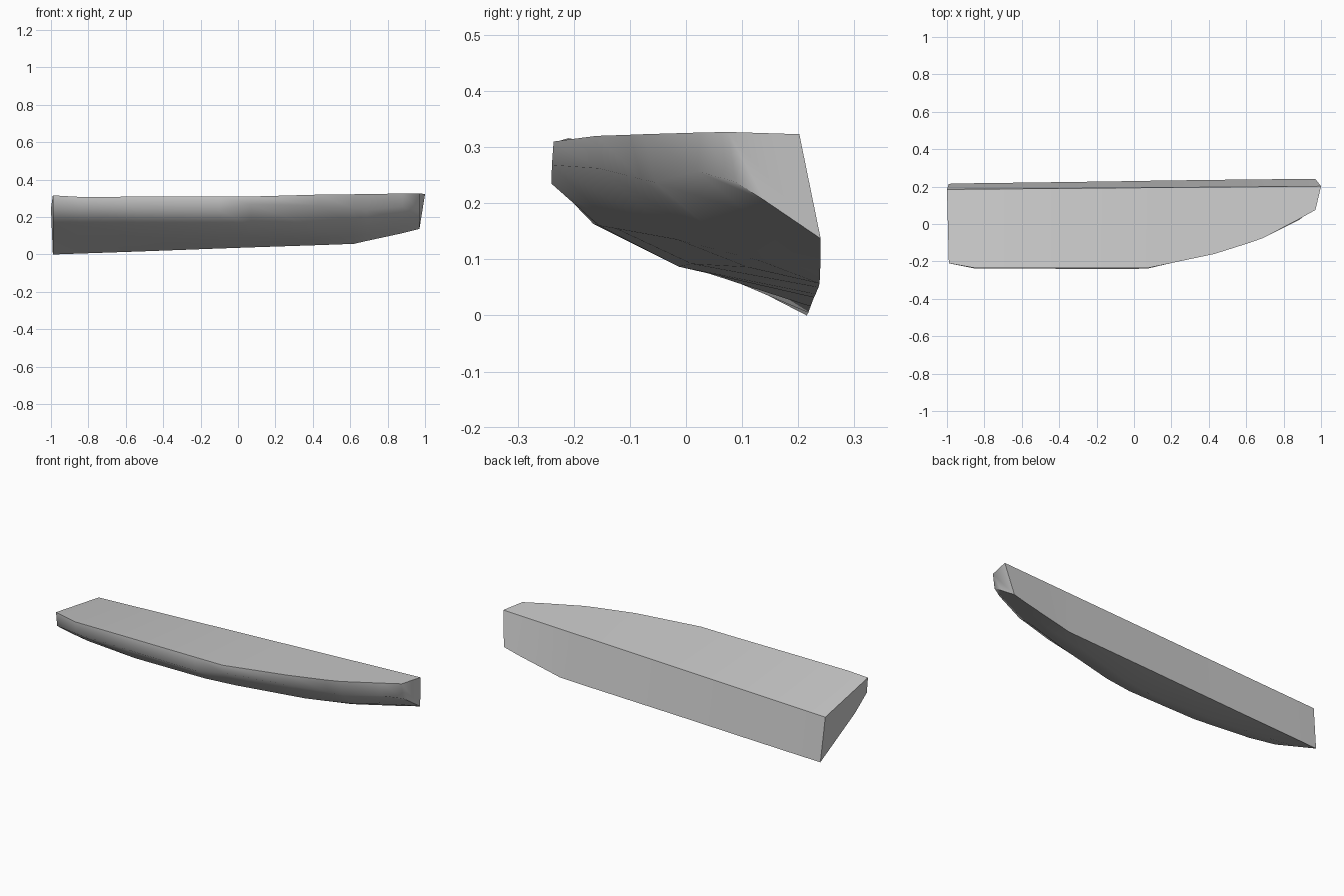
import bpy, bmesh

cube = bpy.data.objects.get("Cube")
if cube:
    bpy.data.objects.remove(cube)

grey = bpy.data.materials.new("plain_grey")
grey.use_nodes = True
colour = (0.6, 0.6, 0.6, 1)
grey.diffuse_color = colour
grey.node_tree.nodes["Principled BSDF"].inputs["Base Color"].default_value = colour

# Stations along x: (y, z) of front deck edge, chine, bilge, keel side, back keel
stations = [
    (-.99, (-.21, .316), (-.2, .235), (-.095, .16), (.06, .08), (.215, 0)),
    (-.85, (-.235, .308), (-.238, .245), (-.13, .162), (.03, .085), (.218, .005)),
    (-.53, (-.235, .309), (-.239, .24), (-.165, .163), (-.013, .092), (.222, .016)),
    (-.1, (-.235, .309), (-.24, .235), (-.155, .16), (-.013, .087), (.228, .032)),
    (.07, (-.236, .31), (-.239, .268), (-.125, .155), (.01, .092), (.231, .038)),
    (.43, (-.16, .32), (-.155, .262), (-.015, .135), (.11, .086), (.236, .05)),
    (.62, (-.1, .322), (-.08, .243), (.03, .145), (.13, .098), (.238, .057)),
    (.69, (-.075, .323), (-.055, .237), (.047, .15), (.14, .11), (.239, .073)),
    (.88, (.025, .326), (.02, .257), (.105, .187), (.17, .15), (.24, .114)),
    (.97, (.075, .327), (.088, .238), (.14, .205), (.19, .171), (.24, .137)),
]

# Loft the half hull through the stations, with a straight sloping back deck edge
bm = bmesh.new()
rings = []
for x, *section in stations:
    t = (x + 0.99) / 1.96
    back = bm.verts.new((-1 + 2 * t, .185 + .017 * t, .246 + .077 * t))
    rings.append([back] + [bm.verts.new((x, y, z)) for y, z in section])
for a, b in zip(rings, rings[1:]):
    for k in range(len(a)):
        n = (k + 1) % len(a)
        bm.faces.new((a[k], a[n], b[n], b[k]))

# End caps
bm.faces.new(rings[0])
bm.faces.new(rings[-1])
bmesh.ops.recalc_face_normals(bm, faces=bm.faces)

mesh = bpy.data.meshes.new("half_hull")
bm.to_mesh(mesh)
bm.free()
mesh.materials.append(grey)
hull = bpy.data.objects.new("half_hull", mesh)
bpy.context.collection.objects.link(hull)
bpy.context.view_layer.objects.active = hull
hull.select_set(True)
bpy.ops.object.shade_smooth_by_angle(angle=0.95)
